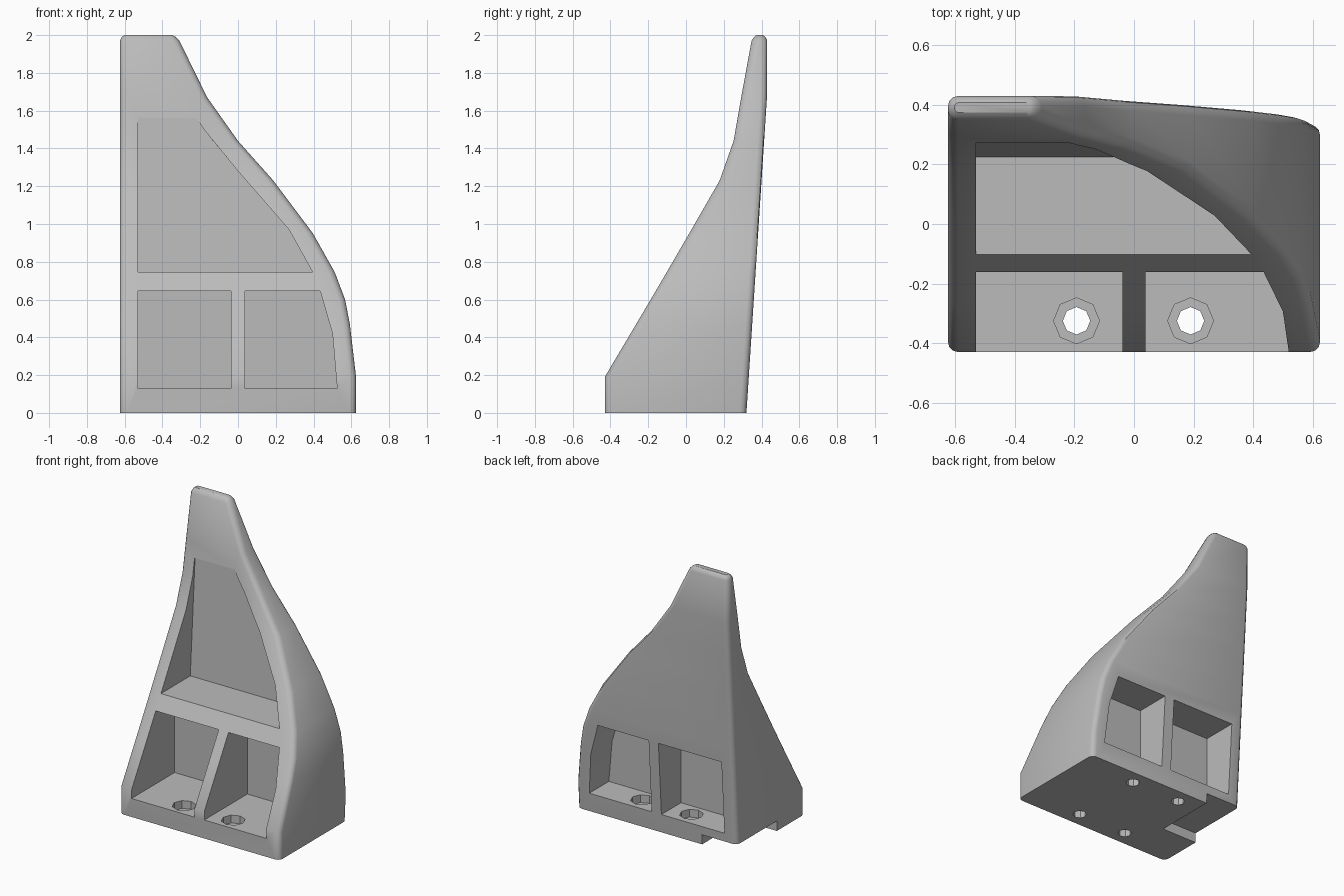
import bpy, bmesh, math
from mathutils import Matrix

if "Cube" in bpy.data.objects:
    bpy.data.objects.remove(bpy.data.objects["Cube"])

grey = bpy.data.materials.new("plain grey")
grey.use_nodes = True
colour = (0.5, 0.5, 0.5, 1)
grey.diffuse_color = colour
grey.node_tree.nodes["Principled BSDF"].inputs["Base Color"].default_value = colour


def make_object(name, bm):
    bmesh.ops.recalc_face_normals(bm, faces=bm.faces[:])
    mesh = bpy.data.meshes.new(name)
    bm.to_mesh(mesh)
    bm.free()
    mesh.materials.append(grey)
    obj = bpy.data.objects.new(name, mesh)
    bpy.context.collection.objects.link(obj)
    return obj


def skin(name, rings):
    """Skin a stack of equal rings and close both ends."""
    bm = bmesh.new()
    rings = [[bm.verts.new(p) for p in ring] for ring in rings]
    n = len(rings[0])
    for a, b in zip(rings, rings[1:]):
        for i in range(n):
            j = (i + 1) % n
            bm.faces.new((a[i], a[j], b[j], b[i]))
    bm.faces.new(rings[0][::-1])
    bm.faces.new(rings[-1])
    return make_object(name, bm)


def prism(name, profile, front, back):
    """Extrude an x-z profile between two depths given as functions of z."""
    return skin(name, [[(x, depth(z), z) for x, z in profile] for depth in (front, back)])


def rod(name, x, y, radius, low, high):
    bm = bmesh.new()
    bmesh.ops.create_cone(bm, cap_ends=True, segments=8, radius1=radius, radius2=radius,
                          depth=high - low,
                          matrix=Matrix.Translation((x, y, (low + high) / 2)))
    return make_object(name, bm)


def rounded_ring(z, right, front, inset=0, radius=0.035, steps=3):
    """Horizontal slice of the body with rounded corners."""
    left, back = -0.625 + inset, min(0.32 + 0.065 * z, 0.43) - inset
    right, front = right - inset, front + inset
    centres = ((right - radius, back - radius), (left + radius, back - radius),
               (left + radius, front + radius), (right - radius, front + radius))
    ring = []
    for quarter, (cx, cy) in enumerate(centres):
        for step in range(steps + 1):
            a = math.radians(90) * (quarter + step / steps)
            ring.append((cx + radius * math.cos(a), cy + radius * math.sin(a), z))
    return ring


# Tapered body: height, curved side x, front y
sections = [(0, 0.625, -0.43), (0.19, 0.625, -0.43), (0.47, 0.592, -0.264),
            (0.6, 0.567, -0.187), (0.745, 0.512, -0.102), (0.95, 0.397, 0.017),
            (1.23, 0.187, 0.178), (1.44, 0.0, 0.252), (1.67, -0.163, 0.292),
            (1.97, -0.31, 0.347)]
rings = [rounded_ring(*section) for section in sections]
rings.append(rounded_ring(1.99, -0.32, 0.351, inset=0.009, radius=0.028))
rings.append(rounded_ring(2.0, -0.325, 0.352, inset=0.022, radius=0.015))
body = skin("bracket_body", rings)

# Pocket outlines
left_pocket = [(-0.53, 0.13), (-0.038, 0.13), (-0.038, 0.645), (-0.53, 0.645)]
right_pocket = [(0.038, 0.13), (0.525, 0.13), (0.5, 0.42), (0.435, 0.645), (0.038, 0.645)]
upper_pocket = [(-0.53, 0.745), (0.395, 0.745), (0.27, 0.97), (0.0, 1.28),
                (-0.18, 1.5), (-0.22, 1.56), (-0.53, 1.56)]

cutters = [prism("upper_pocket", upper_pocket, lambda z: -1, lambda z: 0.177 + 0.065 * z)]
for side, outline in (("left", left_pocket), ("right", right_pocket)):
    cutters.append(prism(side + "_front_pocket", outline, lambda z: -1, lambda z: 0.05))
    cutters.append(prism(side + "_back_pocket", outline, lambda z: 0.11, lambda z: 1))

# Stepped screw holes
for x in (-0.193, 0.19):
    for y in (-0.325, 0.215):
        cutters.append(rod("screw_hole", x, y, 0.046, -0.1, 0.2))
        cutters.append(rod("screw_head_recess", x, y, 0.077, 0.075, 0.2))

# Notch under the back corner
cutters.append(prism("corner_notch", [(-1, -0.1), (-0.35, -0.1), (-0.35, 0.07), (-1, 0.07)],
                     lambda z: -0.12, lambda z: 1))

# Cut each shape, moving to the next solver if one leaves nothing
for cutter in cutters:
    cutter.hide_render = True
    cut = body.modifiers.new(cutter.name, 'BOOLEAN')
    cut.operation = 'DIFFERENCE'
    cut.object = cutter
    for solver in ('EXACT', 'MANIFOLD', 'FLOAT'):
        cut.solver = solver
        bpy.context.view_layer.update()
        graph = bpy.context.evaluated_depsgraph_get()
        result = bpy.data.meshes.new_from_object(body.evaluated_get(graph))
        if len(result.polygons) > 4:
            break
    body.modifiers.clear()
    if len(result.polygons) > 4:
        body.data = result
    bpy.data.objects.remove(cutter)

# Smooth the curved side, keep pocket edges sharp
bpy.ops.object.select_all(action='DESELECT')
bpy.context.view_layer.objects.active = body
body.select_set(True)
bpy.ops.object.shade_smooth_by_angle(angle=math.radians(32))
